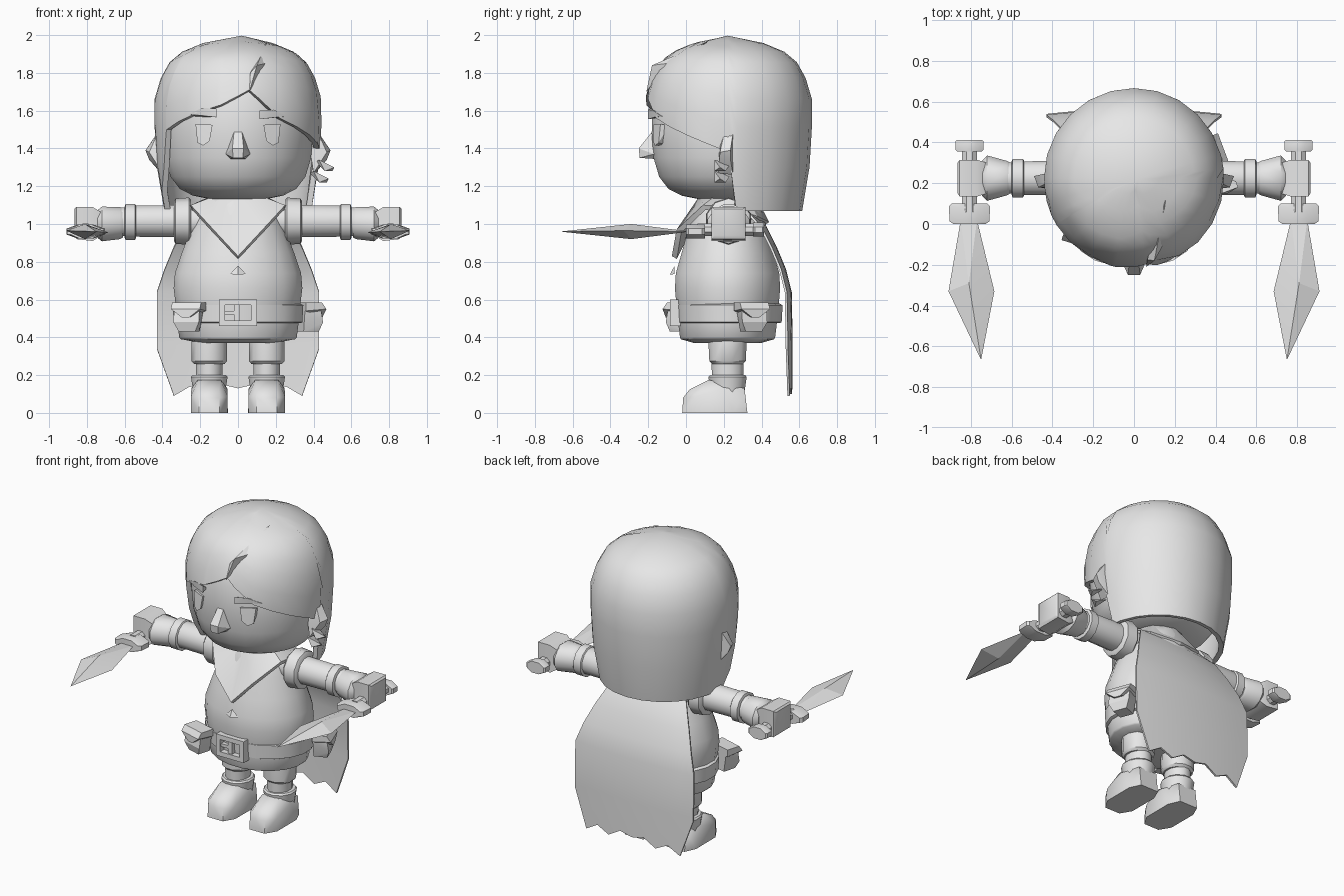
import bpy, bmesh, math
from mathutils import Vector

CY = 0.22  # depth of the body axis
grey = bpy.data.materials.new("plain_grey")
grey.diffuse_color = (0.8, 0.8, 0.8, 1)


def finish(name, bm, angle=40, thick=0):
    bmesh.ops.recalc_face_normals(bm, faces=bm.faces)
    me = bpy.data.meshes.new(name)
    bm.to_mesh(me)
    bm.free()
    me.materials.append(grey)
    ob = bpy.data.objects.new(name, me)
    bpy.context.collection.objects.link(ob)
    bpy.ops.object.select_all(action='DESELECT')
    ob.select_set(True)
    bpy.context.view_layer.objects.active = ob
    if thick:
        mod = ob.modifiers.new("thickness", 'SOLIDIFY')
        mod.thickness = thick
        mod.offset = -1
        bpy.ops.object.modifier_apply(modifier=mod.name)
    bpy.ops.object.shade_smooth_by_angle(angle=math.radians(angle))
    return ob


def skin(bm, rows, closed):
    """Quads between rows of vertices."""
    for a, b in zip(rows, rows[1:]):
        n = len(a)
        for i in range(n if closed else n - 1):
            j = (i + 1) % n
            bm.faces.new((a[i], a[j], b[j], b[i]))


def tube(name, rings, n=14, axis='z', angle=40):
    """Rings are (position, radius 1, radius 2, centre 1, centre 2)."""
    bm = bmesh.new()
    rows = []
    for p, r1, r2, c1, c2 in rings:
        row = []
        for i in range(n):
            t = 2 * math.pi * (i + 0.5) / n
            a, b = c1 + r1 * math.cos(t), c2 + r2 * math.sin(t)
            co = {'z': (a, b, p), 'x': (p, a, b), 'y': (a, p, b)}[axis]
            row.append(bm.verts.new(co))
        rows.append(row)
    skin(bm, rows, True)
    bm.faces.new(rows[0])
    bm.faces.new(rows[-1])
    return finish(name, bm, angle)


def hull(name, pts, s=1, angle=25):
    bm = bmesh.new()
    for x, y, z in pts:
        bm.verts.new((x * s, y, z))
    res = bmesh.ops.convex_hull(bm, input=bm.verts)
    junk = [g for g in res["geom_interior"] + res["geom_unused"] if isinstance(g, bmesh.types.BMVert)]
    if junk:
        bmesh.ops.delete(bm, geom=junk, context='VERTS')
    return finish(name, bm, angle)


def box(name, x, y, z, s=1):
    return hull(name, [(a, b, c) for a in x for b in y for c in z], s)


def lerp(table, v):
    for (a, fa), (b, fb) in zip(table, table[1:]):
        if v <= b:
            return fa + (fb - fa) * max(0, (v - a) / (b - a))
    return table[-1][1]


# Head
tube("head", [(z, r, r, 0, 0.215) for z, r in (
    (1.13, .14), (1.15, .24), (1.185, .31), (1.25, .36), (1.35, .39),
    (1.48, .40), (1.65, .395), (1.8, .33), (1.88, .22))], 24, angle=60)

# Hair shell: lower edge follows a parted hairline, long at the back
hairline = [(-180, 1.07), (-82, 1.07), (-66, 1.3), (-59, 1.5), (-35, 1.575), (-12, 1.63),
            (8, 1.71), (30, 1.56), (60, 1.47), (90, 1.38), (96, 1.07), (180, 1.07)]
profile = [(1.07, .39), (1.18, .42), (1.45, .44), (1.65, .445), (1.77, .41),
           (1.86, .36), (1.91, .30), (1.96, .18), (1.995, 0)]
bm = bmesh.new()
angles = sorted(set(range(-180, 180, 15)) | {-82, -66, -59, -12, 8, 96})
rows = []
for f in (.04, .09, .15, .24, .36, .52, .75, 1):
    row = []
    for d in angles:
        z = 1.995 + (lerp(hairline, d) - 1.995) * f
        r, a = lerp(profile, z), math.radians(d)
        row.append(bm.verts.new((r * math.sin(a), 0.225 - r * math.cos(a), z)))
    rows.append(row)
skin(bm, rows, True)
top = bm.verts.new((0.02, 0.22, 1.997))
for i in range(len(angles)):
    bm.faces.new((rows[0][i], rows[0][(i + 1) % len(angles)], top))
finish("hair", bm, 50, 0.03)
hull("hair_tuft", [(.06, -.21, 1.70), (.065, -.175, 1.80), (.10, -.18, 1.84),
                   (.145, -.10, 1.85), (.155, .12, 1.97), (.1, -.05, 1.84)])

# Face: nose, eyes, brows, ears
hull("nose", [(-.02, -.17, 1.5), (.02, -.17, 1.5), (-.065, -.17, 1.37), (.065, -.17, 1.37),
              (-.04, -.17, 1.345), (.04, -.17, 1.345), (-.03, -.25, 1.4), (.03, -.25, 1.4),
              (-.025, -.245, 1.35), (.025, -.245, 1.35)])
for s, side in ((1, "right"), (-1, "left")):
    hull(side + "_eye", [(.135, -.175, 1.525), (.225, -.135, 1.53), (.15, -.175, 1.44),
                         (.185, -.165, 1.415), (.215, -.145, 1.43),
                         (.14, -.12, 1.52), (.22, -.09, 1.52), (.18, -.1, 1.42)], s)
    dz = 0 if s > 0 else .01
    hull(side + "_brow", [(.115, -.20, 1.555 + dz), (.115, -.20, 1.60 + dz),
                          (.19, -.18, 1.605 + dz), (.265, -.13, 1.57 + dz),
                          (.20, -.17, 1.565 + dz), (.12, -.15, 1.58), (.25, -.08, 1.57)], s)
    hull(side + "_ear", [(.37, .18, 1.46), (.425, .25, 1.485), (.43, .2, 1.47), (.49, .235, 1.39),
                         (.47, .18, 1.38), (.47, .235, 1.34), (.40, .17, 1.27), (.40, .25, 1.26),
                         (.37, .25, 1.45)], s)
for k, (x, z) in enumerate(((.46, 1.31), (.43, 1.25))):
    hull("earring_%d" % k, [(x - .05, .19, z + .02), (x - .03, .15, z + .03), (x + .05, .18, z - .01),
                            (x + .04, .21, z - .03), (x, .15, z - .03), (x - .03, .23, z)])

# Torso, skirt and belt
tube("torso", [(z, rx, ry, 0, CY) for z, rx, ry in (
    (.45, .31, .255), (.58, .335, .275), (.66, .345, .282), (.74, .338, .277), (.85, .30, .245),
    (.98, .25, .21), (1.08, .20, .18), (1.17, .13, .13))], 20, angle=60)
tube("skirt", [(z, rx, ry, 0, CY) for z, rx, ry in (
    (.37, .20, .18), (.39, .305, .25), (.40, .315, .255), (.48, .325, .265))], 20)
tube("belt", [(.475, .335, .27, 0, .23), (.48, .345, .28, 0, .23),
              (.57, .35, .285, 0, .23), (.578, .335, .27, 0, .23)], 20)
hull("chest_fold", [(-.045, -.06, .735), (.045, -.06, .735), (0, -.085, .732), (0, -.06, .78)])

# Buckle: frame bars and tongue
for k, (x, z) in enumerate((((-.1, .1), (.57, .6)), ((-.1, .1), (.46, .49)),
                            ((-.1, -.07), (.46, .6)), ((.07, .1), (.46, .6)))):
    box("buckle_bar_%d" % k, x, (-.085, -.03), z)
box("buckle_tongue", (-.07, .01), (-.075, -.04), (.52, .54))
box("buckle_catch", (-.02, .01), (-.075, -.04), (.49, .57))

# Pouches with flaps
for nm, cx, cy, tx, ty, nx, ny in (("front", -.255, -.02, .96, -.28, -.28, -.96),
                                   ("side", .36, .34, .35, -.94, .94, .35)):
    def at(u, v, z):
        return (cx + tx * u + nx * v, cy + ty * u + ny * v, z)
    hull(nm + "_pouch", [at(u * w, v, z) for u in (-1, 1) for w, v, z in (
        (.065, -.03, .54), (.07, .06, .54), (.07, .07, .48), (.045, .055, .43), (.045, -.03, .43))])
    hull(nm + "_pouch_flap", [at(u * w, v, z) for u in (-1, 1) for w, v, z in (
        (.08, -.03, .585), (.08, .06, .585), (.08, .085, .55), (.02, .085, .505), (.08, -.03, .54))])

# Neck scarf, pointed at the front
half = [(0, -.075, .83), (.13, -.05, .97), (.25, .09, 1.10), (.26, .24, 1.09), (.19, .38, 1.04)]
edge = half + [(0, .44, 1.01)] + [(-x, y, z) for x, y, z in half[:0:-1]]
bm = bmesh.new()
outer = [bm.verts.new(p) for p in edge]
inner = []
for x, y, z in edge:
    d = Vector((x, y - CY)).normalized() * .15
    inner.append(bm.verts.new((d.x, CY + d.y, 1.145)))
skin(bm, [inner, outer], True)
finish("scarf", bm, 30, 0.03)

# Cape: curved sheet with a ragged hem
hem = [.34, .09, .14, .10, .15, .13, .15, .10, .14, .09, .34]
drop = [(1.06, .23, .36), (.98, .29, .43), (.88, .34, .48), (.76, .39, .53), (.64, .43, .56), (.36, .43, .565)]
bm = bmesh.new()
rows = []
for z, w, y in drop + [(0, .43, .565)]:
    row = []
    for i, h in enumerate(hem):
        u = i / 5 - 1
        if z == 0:
            x, zz = u * (.43 if abs(u) == 1 else .425), h
        else:
            x, zz = u * w, z
        row.append(bm.verts.new((x, y - .025 * u * u, zz)))
    rows.append(row)
skin(bm, rows, False)
finish("cape", bm, 50, 0.012)

for s, side in ((1, "right"), (-1, "left")):
    # Arm: shoulder cuff, sleeve, wrist bands, glove
    def arm(name, rings, n=12):
        tube(side + name, [(x * s, r1, r2, .225, z) for x, r1, r2, z in rings], n, 'x')
    arm("_shoulder_cuff", [(.25, .115, .115, 1.015), (.26, .125, .125, 1.015),
                           (.33, .12, .12, 1.015), (.34, .105, .105, 1.015)], 10)
    arm("_sleeve", [(.2, .09, .09, 1.015), (.34, .088, .088, 1.015), (.55, .085, .085, 1.015),
                    (.64, .075, .075, 1.01)])
    arm("_wrist_band", [(.54, .09, .09, 1.012), (.545, .098, .098, 1.01),
                        (.595, .098, .098, 1.01), (.60, .085, .085, 1.01)])
    arm("_glove_cuff", [(.61, .08, .08, 1.005), (.625, .088, .088, 1.005), (.72, .115, .095, 1.0),
                        (.745, .09, .075, 1.0)])
    hull(side + "_hand", [(x, y, z) for x, a, b, lo, hi in (
        (.72, .15, .30, .94, 1.06), (.77, .135, .315, .91, 1.09), (.855, .135, .315, .92, 1.09),
        (.865, .15, .30, .94, 1.08)) for y in (a, b) for z in (lo, hi)], s, 40)

    # Dagger: handle, pommel, guard, faceted blade
    cx = .807 * s
    tube(side + "_dagger_handle", [(.06, .04, .035, cx, .97), (.39, .04, .035, cx, .97)], 8, 'y')
    tube(side + "_dagger_pommel", [(y, r, .04, cx, .97) for y, r in (
        (.355, .065), (.365, .075), (.405, .075), (.413, .065))], 8, 'y')
    tube(side + "_dagger_guard", [(y, r, .04, cx, .96) for y, r in (
        (.0, .085), (.012, .105), (.085, .11), (.1, .095))], 8, 'y')
    hull(side + "_dagger_blade", [(.77, .02, .96), (.85, .02, .96), (.685, -.33, .955), (.91, -.33, .965),
                                  (.81, -.29, 1.0), (.81, -.29, .92), (.75, -.667, .96)], s, 10)

    # Leg: trouser cuff, shin, boot
    lx = .152 * s
    tube(side + "_trouser", [(.26, .085, .085, lx, CY), (.275, .098, .1, lx, CY),
                             (.38, .098, .105, lx, CY), (.45, .09, .1, lx, CY)], 12)
    tube(side + "_shin", [(.15, .07, .085, lx, CY), (.29, .075, .088, lx, CY)], 12)
    tube(side + "_boot_cuff", [(.08, .085, .09, lx, CY), (.125, .09, .095, lx, CY),
                               (.19, .1, .105, lx, CY), (.2, .092, .097, lx, CY)], 12)
    hull(side + "_boot", [(.152 + u * w, y, z) for u in (-1, 1) for w, y, z in (
        (.055, -.02, 0), (.055, -.015, .08), (.097, .05, 0), (.097, .05, .085), (.05, .02, .125),
        (.098, .25, 0), (.095, .2, .13), (.065, .325, 0), (.065, .31, .13), (.06, .12, .175))], s, 50)
